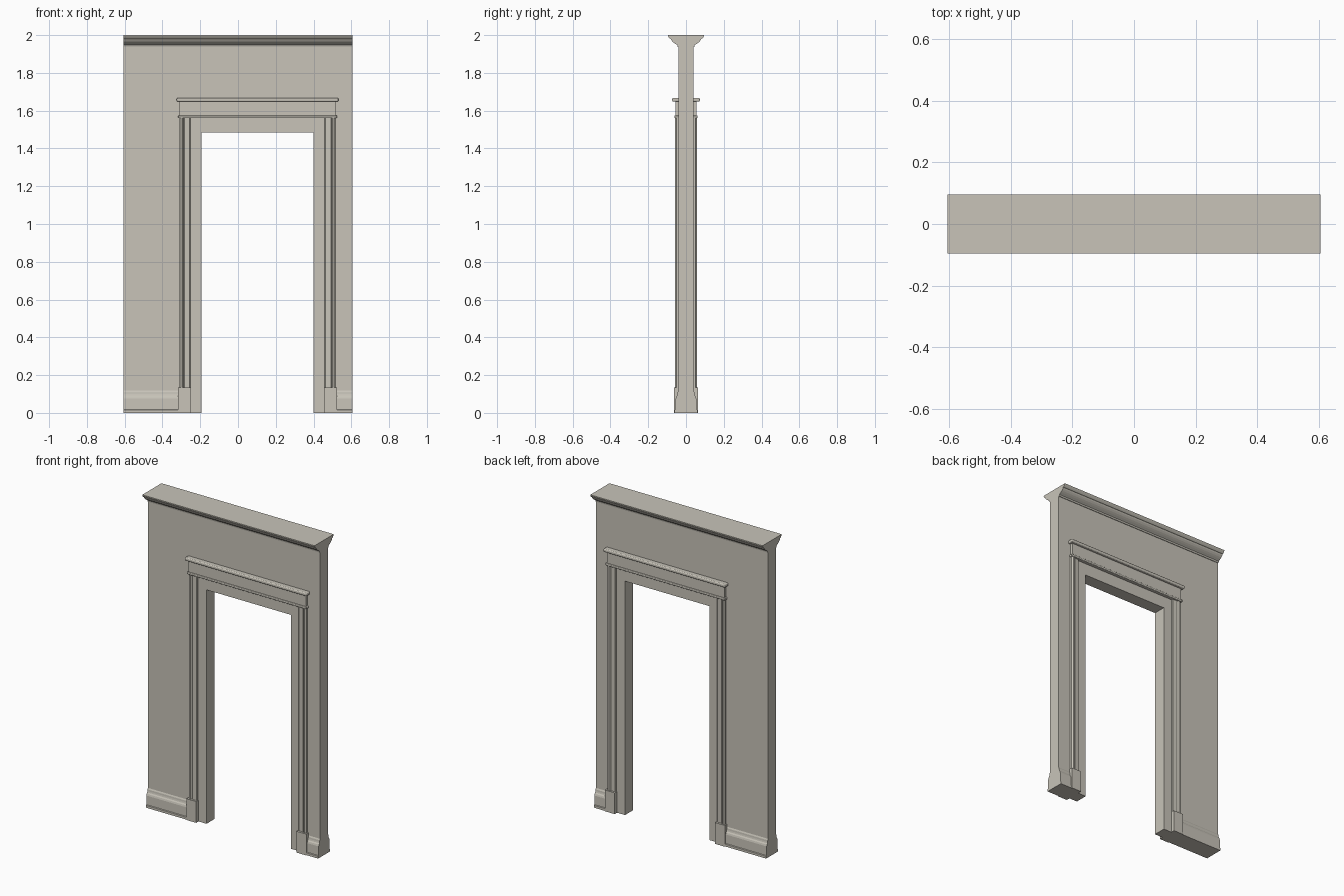
import bpy, bmesh
from mathutils import Vector

if "Cube" in bpy.data.objects:
    bpy.data.objects.remove(bpy.data.objects["Cube"])

stone = bpy.data.materials.new("warm_grey_plaster")
stone.diffuse_color = (0.578, 0.552, 0.485, 1)
stone.use_nodes = True
stone.node_tree.nodes["Principled BSDF"].inputs["Base Color"].default_value = stone.diffuse_color

HALF = 0.605                  # half width of the wall
WALL = 0.04                   # half thickness of the wall
DOOR_L, DOOR_R, DOOR_H = -0.193, 0.4, 1.485
MID = (DOOR_L + DOOR_R) / 2   # door axis


def prism(name, points, sweep, bevel=0):
    """Extrude a closed outline along a vector."""
    bm = bmesh.new()
    face = bm.faces.new([bm.verts.new(p) for p in points])
    new = bmesh.ops.extrude_face_region(bm, geom=[face])["geom"]
    for v in new:
        if isinstance(v, bmesh.types.BMVert):
            v.co += Vector(sweep)
    bmesh.ops.recalc_face_normals(bm, faces=bm.faces)
    mesh = bpy.data.meshes.new(name)
    bm.to_mesh(mesh)
    bm.free()
    mesh.materials.append(stone)
    obj = bpy.data.objects.new(name, mesh)
    bpy.context.collection.objects.link(obj)
    if bevel:
        mod = obj.modifiers.new("edge", "BEVEL")
        mod.width, mod.segments = bevel, 3
    return obj


def along_x(name, profile, side, x0, x1, bevel=0):
    """Run a (depth, height) profile along the wall."""
    return prism(name, [(x0, side * d, z) for d, z in profile], (x1 - x0, 0, 0), bevel)


def block(name, side, x0, x1, z0, z1, depth, bevel=0):
    d0 = WALL - 0.01
    return along_x(name, [(d0, z0), (depth, z0), (depth, z1), (d0, z1)], side, x0, x1, bevel)


# Wall with door opening
outline = [(-HALF, 0), (DOOR_L, 0), (DOOR_L, DOOR_H), (DOOR_R, DOOR_H),
           (DOOR_R, 0), (HALF, 0), (HALF, 2), (-HALF, 2)]
prism("wall", [(x, -WALL, z) for x, z in outline], (0, 2 * WALL, 0))

# Moulding profiles as (depth, height)
crown = [(0.03, 1.937), (0.044, 1.937), (0.046, 1.947), (0.052, 1.951), (0.06, 1.956),
         (0.069, 1.963), (0.077, 1.972), (0.081, 1.98), (0.086, 1.982),
         (0.091, 1.988), (0.096, 1.996), (0.096, 2.0), (0.03, 2.0)]
baseboard = [(0.03, 0), (0.06, 0), (0.06, 0.015), (0.056, 0.018), (0.055, 0.075),
             (0.052, 0.085), (0.047, 0.092), (0.045, 0.1), (0.044, 0.11),
             (0.04, 0.118), (0.03, 0.118)]
# Casing section as (distance from door axis, depth)
casing = [(0.355, 0.03), (0.355, 0.046), (0.359, 0.05), (0.388, 0.052), (0.391, 0.048),
          (0.394, 0.053), (0.398, 0.058), (0.405, 0.058), (0.408, 0.054),
          (0.414, 0.05), (0.414, 0.03)]

for side, face in ((-1, "front"), (1, "back")):
    along_x(face + "_crown", crown, side, -HALF, HALF)
    # Skirting on each side of the door
    along_x(face + "_baseboard_left", baseboard, side, -HALF, MID - 0.415)
    along_x(face + "_baseboard_right", baseboard, side, MID + 0.415, HALF)
    # Door casing legs on plinth blocks
    for s, hand in ((-1, "left"), (1, "right")):
        prism(f"{face}_casing_{hand}",
              [(MID + s * u, side * d, 0.13) for u, d in casing], (0, 0, 1.435))
        block(f"{face}_plinth_{hand}", side, MID + s * 0.353, MID + s * 0.421,
              0, 0.135, 0.064)
    # Header: bead, frieze and cap
    block(face + "_header_bead", side, MID - 0.42, MID + 0.42, 1.56, 1.575, 0.062, 0.004)
    block(face + "_header_frieze", side, MID - 0.412, MID + 0.412, 1.57, 1.652, 0.056)
    block(face + "_header_cap", side, MID - 0.428, MID + 0.428, 1.648, 1.668, 0.073, 0.006)
